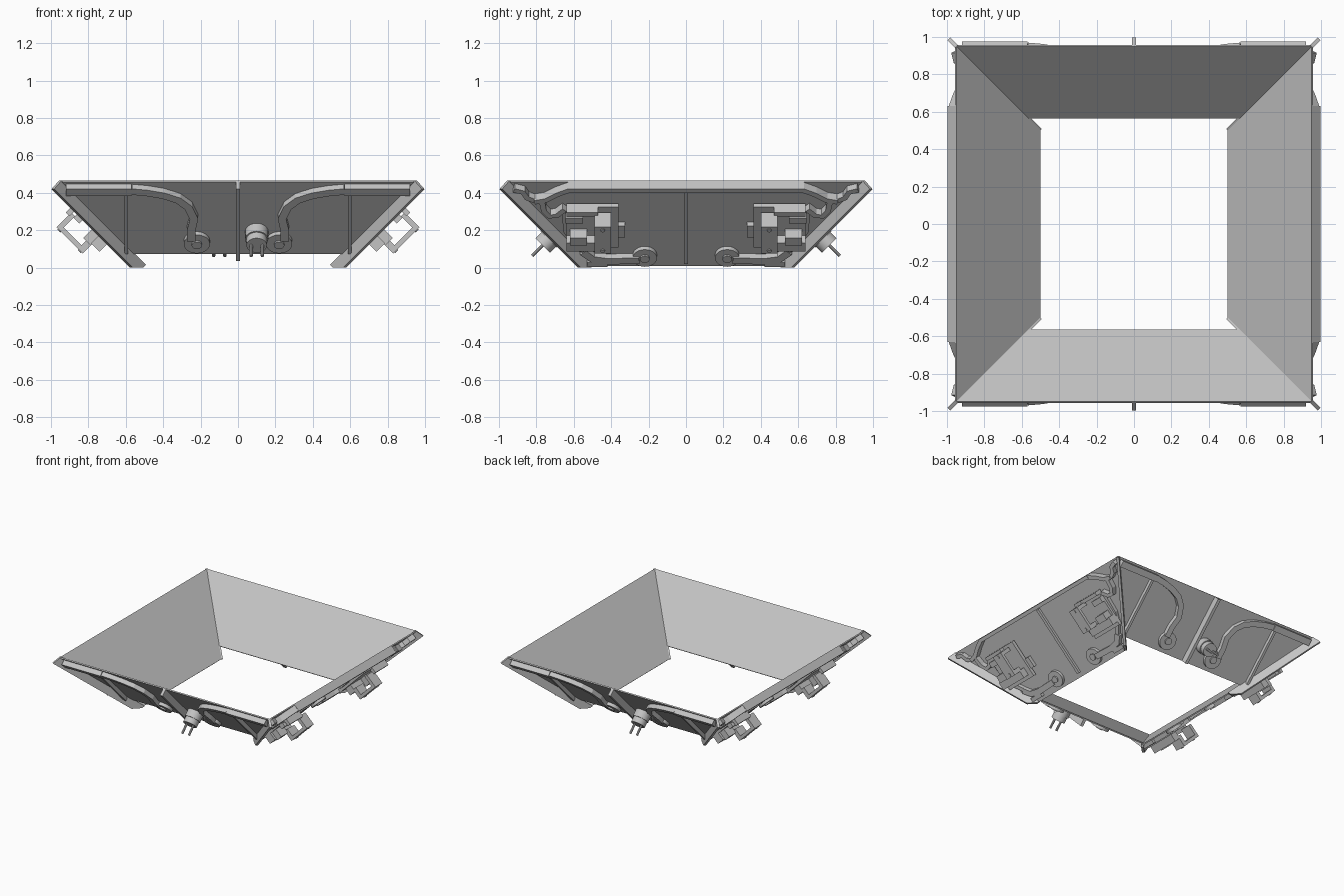
import bpy, bmesh, math
from mathutils import Matrix, Vector

cube = bpy.data.objects.get("Cube")
if cube:
    bpy.data.objects.remove(cube)

grey = bpy.data.materials.new("mid_grey")
grey.use_nodes = True
COLOUR = (0.55, 0.55, 0.55, 1)
grey.diffuse_color = COLOUR
grey.node_tree.nodes["Principled BSDF"].inputs["Base Color"].default_value = COLOUR

R2 = math.sqrt(2)
H = 1 / R2
BASE = 0.485          # distance of the slope line from the centre at floor level
TOP = 0.465
SIDES = {"left": 0, "back": 90, "right": 180, "front": -90}
ENDS = ("front", "back")
FLANKS = ("left", "right")


def slope_frame(side):
    """Local axes: along the panel, up the slope, outward normal."""
    m = Matrix(((0, H, H, BASE), (1, 0, 0, 0), (0, H, -H, 0), (0, 0, 0, 1)))
    return Matrix.Rotation(math.radians(SIDES[side]), 4, "Z") @ m


def prism(bm, pts, w0, w1):
    low = [bm.verts.new((t, v, w0)) for t, v in pts]
    high = [bm.verts.new((t, v, w1)) for t, v in pts]
    n = len(pts)
    bm.faces.new(low[::-1])
    bm.faces.new(high)
    for i in range(n):
        j = (i + 1) % n
        bm.faces.new((low[i], low[j], high[j], high[i]))


def make(name, bm, matrix, smooth=False):
    bmesh.ops.recalc_face_normals(bm, faces=bm.faces)
    mesh = bpy.data.meshes.new(name)
    bm.to_mesh(mesh)
    bm.free()
    mesh.materials.append(grey)
    ob = bpy.data.objects.new(name, mesh)
    bpy.context.collection.objects.link(ob)
    ob.matrix_world = matrix
    if smooth:
        bpy.ops.object.select_all(action="DESELECT")
        ob.select_set(True)
        bpy.context.view_layer.objects.active = ob
        bpy.ops.object.shade_smooth_by_angle(angle=math.radians(35))
    return ob


def plate(name, sides, pts, w0, w1, mirror=True):
    """Outline of (along, height) points, extruded along the panel normal."""
    for side in sides:
        for s in (1, -1) if mirror else (1,):
            bm = bmesh.new()
            prism(bm, [(t * s, z * R2) for t, z in pts], w0, w1)
            make(f"{side}_{name}", bm, slope_frame(side))


def box(name, sides, t0, t1, z0, z1, w0, w1, mirror=True):
    plate(name, sides, [(t0, z0), (t1, z0), (t1, z1), (t0, z1)], w0, w1, mirror)


def strip(name, sides, path, width, w0, w1):
    """Wall of constant width that follows a path over the panel."""
    p = [Vector((t, z * R2)) for t, z in path]
    a, b = [], []
    for i, q in enumerate(p):
        d = (p[min(i + 1, len(p) - 1)] - p[max(i - 1, 0)]).normalized()
        n = Vector((-d.y, d.x)) * width / 2
        a.append(q + n)
        b.append(q - n)
    plate(name, sides, [(q.x, q.y / R2) for q in a + b[::-1]], w0, w1)


def ring(t, z, r, n):
    return [(t + r * math.cos(2 * math.pi * i / n),
             z * R2 + r * math.sin(2 * math.pi * i / n)) for i in range(n)]


def peg(name, sides, t, z, r, w0, w1, n=24, mirror=True):
    for side in sides:
        for s in (1, -1) if mirror else (1,):
            bm = bmesh.new()
            prism(bm, ring(t * s, z, r, n), w0, w1)
            make(f"{side}_{name}", bm, slope_frame(side), True)


# Sloped panels with holes cut through
def panel(side, bottom, holes):
    bm = bmesh.new()
    prism(bm, [(t, z * R2) for t, z in ((-BASE - bottom, bottom), (BASE + bottom, bottom),
                                       (BASE + TOP, TOP), (-BASE - TOP, TOP))], 0, 0.01)
    ob = make(f"{side}_panel", bm, slope_frame(side))
    bm = bmesh.new()
    for outline in holes:
        prism(bm, outline, -0.05, 0.05)
    cutter = make("hole_cutter", bm, slope_frame(side))
    cutter.hide_render = True
    mod = ob.modifiers.new("holes", "BOOLEAN")
    mod.operation, mod.object, mod.solver = "DIFFERENCE", cutter, "EXACT"
    bpy.ops.object.select_all(action="DESELECT")
    ob.select_set(True)
    bpy.context.view_layer.objects.active = ob
    bpy.ops.object.modifier_apply(modifier=mod.name)
    bpy.data.objects.remove(cutter)


for side in ENDS:
    panel(side, 0.08, [ring(s * 0.21, 0.145, 0.02, 6) for s in (1, -1)]
          + [ring(t, 0.2, 0.009, 8) for t in (0.07, 0.13)])
for side in FLANKS:
    slots = [[(s * 0.6 + a * 0.04, 0.24 * R2 + b * 0.025)
              for a, b in ((-1, -1), (1, -1), (1, 1), (-1, 1))] for s in (1, -1)]
    panel(side, 0.015, slots + [ring(s * 0.22, 0.075, 0.02, 6) for s in (1, -1)])

# Diagonal corner fins
for i, name in enumerate(("back_left", "back_right", "front_right", "front_left")):
    bm = bmesh.new()
    outline = [(0.5, 0.015), (0.515, 0), (0.57, 0), (0.99, 0.42), (0.95, TOP)]
    prism(bm, [(x * R2, z) for x, z in outline], -0.01, 0.01)
    stand = Matrix.Rotation(math.radians(45 + 90 * i), 4, "Z") @ Matrix.Rotation(math.pi / 2, 4, "X")
    make(f"{name}_corner_fin", bm, stand)

# Centre fins and stiffening ribs
box("centre_fin", ENDS, -0.012, 0.012, 0.08, TOP, 0, 0.065, False)
box("centre_fin", FLANKS, -0.012, 0.012, 0.04, 0.44, 0, 0.03, False)
box("rib", ENDS, 0.588, 0.608, 0.1, 0.44, 0, 0.04)

# Front and back rails with ducts curving down to the feet
strip("rail", ENDS, [(0.92, 0.437), (0.57, 0.437)], 0.05, 0, 0.05)
strip("duct", ENDS, [(0.57, 0.437), (0.49, 0.43), (0.4, 0.415), (0.32, 0.39), (0.265, 0.35),
                     (0.235, 0.29), (0.25, 0.23), (0.25, 0.17)], 0.045, 0, 0.045)
peg("foot_disc", ENDS, 0.22, 0.15, 0.07, 0, 0.035)
peg("foot_hub", ENDS, 0.22, 0.15, 0.028, 0.035, 0.045, 12)

# Plugs
peg("plug_body", ENDS, 0.1, 0.2, 0.062, 0, 0.07, 24, False)
peg("plug_cap", ENDS, 0.1, 0.2, 0.055, 0.07, 0.115, 24, False)
for t in (0.07, 0.13):
    peg("plug_prong", ENDS, t, 0.2, 0.009, 0.11, 0.195, 10, False)

# Side rims, bent down at both ends
box("rim", FLANKS, -0.63, 0.63, 0.445, TOP, 0, 0.065, False)
strip("rim_end", FLANKS, [(0.62, 0.455), (0.69, 0.43), (0.75, 0.4), (0.81, 0.39)], 0.03, 0, 0.06)
strip("corner_clip", FLANKS, [(0.81, 0.39), (0.85, 0.405), (0.87, 0.435), (0.92, 0.447)], 0.03, 0, 0.05)
strip("lower_clip", FLANKS, [(0.65, 0.345), (0.69, 0.315), (0.73, 0.31), (0.76, 0.34), (0.77, 0.39)], 0.03, 0, 0.055)

# Side feet with ducts along the bottom edge
peg("foot_disc", FLANKS, 0.22, 0.075, 0.065, 0, 0.035)
peg("foot_hub", FLANKS, 0.22, 0.075, 0.026, 0.035, 0.045, 12)
strip("foot_duct", FLANKS, [(0.25, 0.068), (0.42, 0.064), (0.5, 0.075), (0.55, 0.11)], 0.045, 0, 0.045)
box("bottom_pad", FLANKS, 0.42, 0.53, 0.032, 0.055, 0, 0.04)
strip("edge_duct", FLANKS, [(0.54, 0.11), (0.6, 0.16), (0.64, 0.22), (0.65, 0.33)], 0.03, 0, 0.04)

# Open box brackets on the sides
box("bracket_base", FLANKS, 0.36, 0.64, 0.15, 0.365, 0.03, 0.06)
box("bracket_lower_wall", FLANKS, 0.4, 0.64, 0.17, 0.215, 0.05, 0.12)
box("bracket_lower_arm", FLANKS, 0.4, 0.49, 0.21, 0.235, 0.1, 0.19)
box("bracket_upper_wall", FLANKS, 0.47, 0.64, 0.345, 0.365, 0.05, 0.1)
box("bracket_upper_arm", FLANKS, 0.4, 0.49, 0.33, 0.35, 0.08, 0.18)
box("bracket_cap", FLANKS, 0.4, 0.49, 0.21, 0.35, 0.165, 0.19)
box("bracket_block", FLANKS, 0.53, 0.62, 0.21, 0.25, 0.05, 0.13)
box("bracket_tab", FLANKS, 0.55, 0.645, 0.3, 0.33, 0.05, 0.09)
box("bracket_leg", FLANKS, 0.38, 0.44, 0.17, 0.35, 0, 0.035)
box("bracket_leg", FLANKS, 0.55, 0.63, 0.17, 0.35, 0, 0.035)
box("lug", FLANKS, 0.325, 0.365, 0.19, 0.25, 0, 0.04)
for z in (0.225, 0.335):
    peg("bracket_bolt", FLANKS, 0.445, z, 0.012, 0.19, 0.196, 10)
